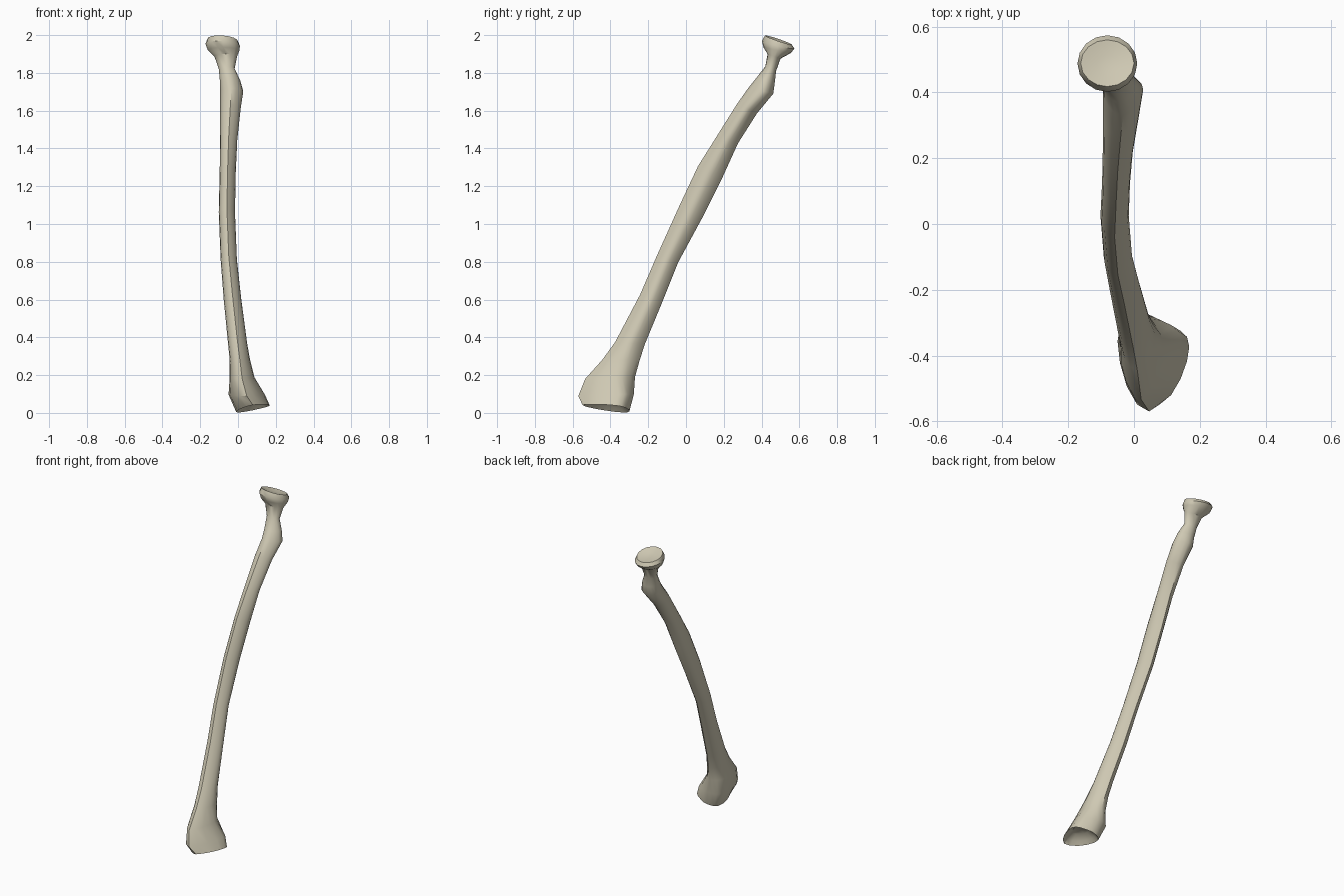
import bpy, bmesh, math
from mathutils import Vector

if "Cube" in bpy.data.objects:
    bpy.data.objects.remove(bpy.data.objects["Cube"], do_unlink=True)

SIDES = 16

bone = bpy.data.materials.new("warm ivory")
bone.use_nodes = True
ivory = (0.62, 0.58, 0.45, 1)
bone.diffuse_color = ivory
bone.node_tree.nodes["Principled BSDF"].inputs["Base Color"].default_value = ivory


def section(left, right, front, back, crest=0.0, skew=0.0, lift=0.0):
    """Closed outline spanning left-right in x and front-back in the y-z plane.
    crest narrows the +x side to a ridge, skew slides the sides backwards."""
    f, b = Vector((0, *front)), Vector((0, *back))
    middle, half = (f + b) / 2, (b - f) / 2
    points = []
    for i in range(SIDES):
        a = 2 * math.pi * i / SIDES
        c, s = math.cos(a), math.sin(a)
        along = s * (1 - crest * max(c, 0)) + skew * c * c
        p = middle + half * along
        p.x = (left + right) / 2 + c * (right - left) / 2
        p.z += lift * c
        points.append(p)
    return points


def shrink(points, factor, offset):
    middle = sum(points, Vector()) / len(points)
    return [middle + (p - middle) * factor + Vector(offset) for p in points]


# Disc-shaped head and its neck
head = [
    section(-.162, .0, (.418, 1.998), (.56, 1.95), lift=-.006),
    section(-.172, .01, (.402, 1.968), (.574, 1.928), lift=-.006),
    section(-.16, .008, (.41, 1.935), (.555, 1.905)),
    section(-.125, -.005, (.432, 1.9), (.5, 1.875)),
    section(-.102, -.018, (.42, 1.835), (.477, 1.81)),
]
# Shaft, from the knob below the neck to the lower flare
shaft = [
    section(-.096, .012, (.37, 1.77), (.47, 1.75), .2, .1),
    section(-.095, .028, (.33, 1.72), (.462, 1.69), .3, .2),
    section(-.094, .014, (.27, 1.635), (.376, 1.586), .4),
    section(-.095, -.004, (.16, 1.46), (.275, 1.427), .4),
    section(-.097, -.012, (.063, 1.305), (.19, 1.24), .4),
    section(-.102, -.016, (-.04, 1.085), (.09, 1.04), .4),
    section(-.092, -.006, (-.155, .83), (-.042, .796), .4),
    section(-.076, .017, (-.243, .626), (-.127, .583), .4),
    section(-.053, .048, (-.375, .375), (-.217, .366), .4),
]
# Flared lower end
flare = [
    section(-.044, .064, (-.444, .28), (-.245, .28), .3, .1),
    section(-.044, .088, (-.534, .18), (-.27, .19), .3, .25),
    section(-.05, .142, (-.57, .09), (-.276, .1), .3, .45),
    section(-.01, .168, (-.548, .042), (-.298, .014), .25, .4, lift=.017),
]
# Shallow cup on the head, deeper hollow in the lower end
head_cup = [shrink(head[0], .4, (0, -.004, -.01)), shrink(head[0], .88, (0, 0, -.002))]
hollow = [shrink(flare[-1], .8, (0, 0, .02)), shrink(flare[-1], .45, (0, 0, .045))]

# Loft all outlines into one closed surface
bm = bmesh.new()
loops = [[bm.verts.new(p) for p in ring] for ring in head_cup + head + shaft + flare + hollow]
for upper, lower in zip(loops, loops[1:]):
    for i in range(SIDES):
        j = (i + 1) % SIDES
        bm.faces.new((upper[i], lower[i], lower[j], upper[j]))
bm.faces.new(loops[0])
bm.faces.new(loops[-1])
bmesh.ops.recalc_face_normals(bm, faces=bm.faces)

mesh = bpy.data.meshes.new("forearm_bone")
bm.to_mesh(mesh)
bm.free()
mesh.materials.append(bone)
obj = bpy.data.objects.new("forearm_bone", mesh)
bpy.context.collection.objects.link(obj)

bpy.ops.object.select_all(action="DESELECT")
obj.select_set(True)
bpy.context.view_layer.objects.active = obj
bpy.ops.object.shade_smooth_by_angle(angle=math.radians(40))
